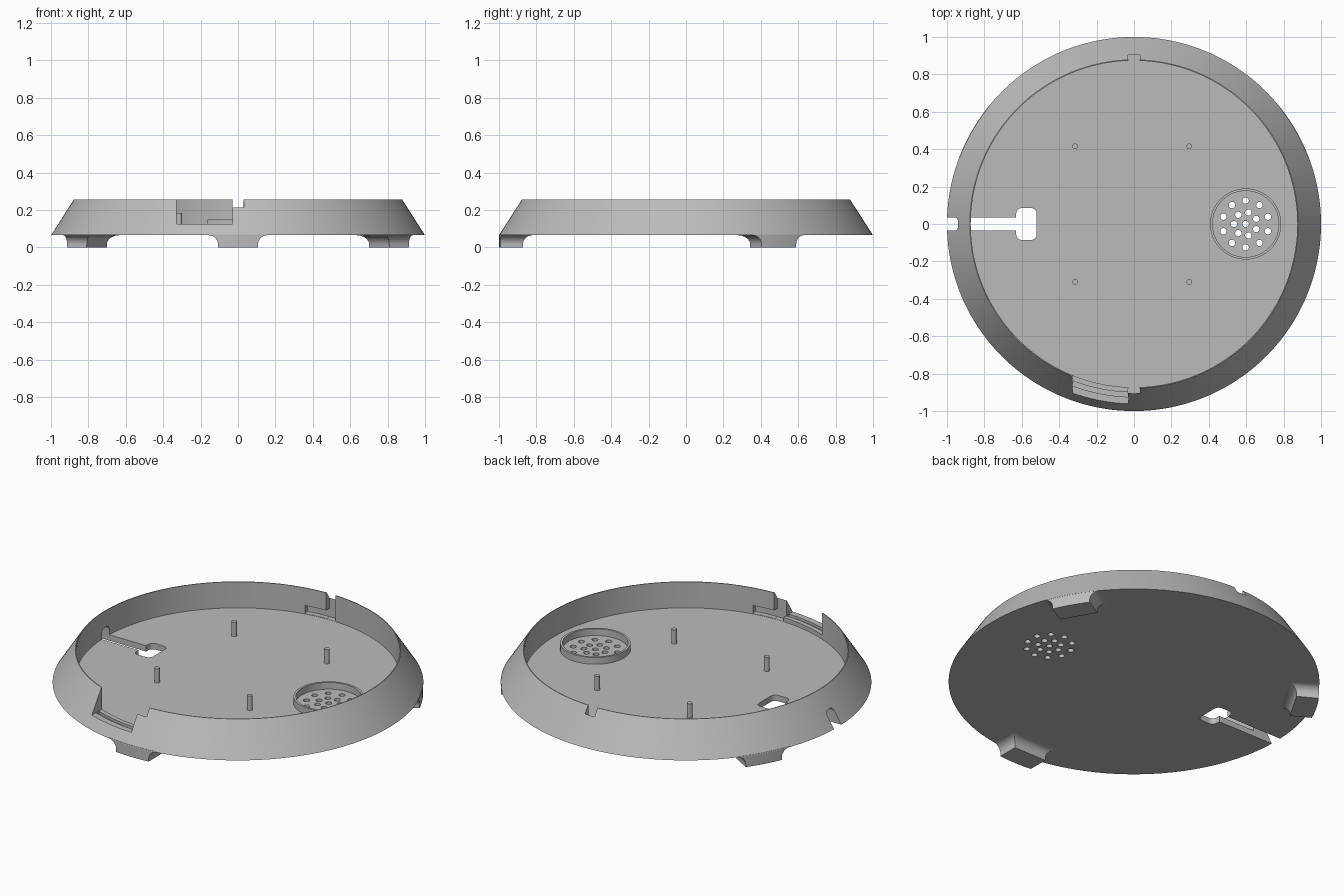
import bpy, bmesh
from math import sin, cos, pi, radians
from mathutils import Matrix

if "Cube" in bpy.data.objects:
    bpy.data.objects.remove(bpy.data.objects["Cube"])

grey = bpy.data.materials.new("plain grey")
grey.use_nodes = True
COLOUR = (0.5, 0.5, 0.5, 1)
grey.diffuse_color = COLOUR
grey.node_tree.nodes["Principled BSDF"].inputs["Base Color"].default_value = COLOUR

FLOOR, BASE, RIM = 0.1, 0.065, 0.255


def finish(name, bm):
    bmesh.ops.recalc_face_normals(bm, faces=bm.faces)
    me = bpy.data.meshes.new(name)
    bm.to_mesh(me)
    bm.free()
    me.materials.append(grey)
    ob = bpy.data.objects.new(name, me)
    bpy.context.collection.objects.link(ob)
    return ob


def loft(bm, rings, closed=False):
    """Skin a list of point rings, capping the ends or closing the loop."""
    rows = [[bm.verts.new(p) for p in ring] for ring in rings]
    pairs = list(zip(rows, rows[1:])) + ([(rows[-1], rows[0])] if closed else [])
    for a, b in pairs:
        for i in range(len(a)):
            j = (i + 1) % len(a)
            bm.faces.new((a[i], a[j], b[j], b[i]))
    if not closed:
        bm.faces.new(rows[0])
        bm.faces.new(rows[-1])


def circle(r, z, n, cx=0, cy=0):
    return [(cx + r * cos(2 * pi * i / n), cy + r * sin(2 * pi * i / n), z) for i in range(n)]


def turned(name, profile, n, cx=0, cy=0, closed=False):
    bm = bmesh.new()
    loft(bm, [circle(r, z, n, cx, cy) for r, z in profile], closed)
    return finish(name, bm)


def block(name, x, y, z, round_axis=None, radius=0):
    """Box from ranges, optionally rounding the edges along one axis."""
    bm = bmesh.new()
    bmesh.ops.create_cube(bm, size=1)
    for v in bm.verts:
        v.co = [lo + (c + 0.5) * (hi - lo) for c, (lo, hi) in zip(v.co, (x, y, z))]
    if round_axis is not None:
        edges = [e for e in bm.edges
                 if abs((e.verts[0].co - e.verts[1].co)[round_axis]) > 1e-4]
        bmesh.ops.bevel(bm, geom=edges, offset=radius, segments=6, affect='EDGES', profile=0.5)
    return finish(name, bm)


def arc_block(name, r0, r1, a0, a1, z0, z1, steps=10):
    """Curved bar between two radii and two angles in degrees."""
    bm = bmesh.new()
    rings = []
    for i in range(steps + 1):
        a = radians(a0 + (a1 - a0) * i / steps)
        rings.append([(r * cos(a), r * sin(a), z)
                      for r, z in ((r0, z0), (r1, z0), (r1, z1), (r0, z1))])
    loft(bm, rings)
    return finish(name, bm)


def boolean(target, tool, operation='DIFFERENCE'):
    mod = target.modifiers.new("cut", 'BOOLEAN')
    mod.operation, mod.solver, mod.object = operation, 'EXACT', tool
    bpy.context.view_layer.objects.active = target
    bpy.ops.object.modifier_apply(modifier=mod.name)
    bpy.data.objects.remove(tool)


# Tray: sloped outer wall, upright inner wall, flat floor
tray = turned("tray", [(1, BASE), (0.878, RIM), (0.873, RIM), (0.873, FLOOR)], 160)

# Window through the front wall, with a panel groove in its sill
boolean(tray, block("window_cutter", (-0.33, -0.03), (-1.1, -0.7), (0.125, 0.4)))
boolean(tray, arc_block("groove_cutter", 0.9, 0.925, -111, -92, 0.11, 0.14))

# Twist-lock tracks: an upright entry and a sideways run, front and back
for turn in (-90, 90):
    boolean(tray, arc_block("entry_cutter", 0.84, 0.905, turn - 2, turn + 2, 0.101, 0.4))
    boolean(tray, arc_block("run_cutter", 0.84, 0.904, turn - 1, turn + 10.5, 0.102, 0.15))

# Cable slot: keyhole in the floor and an arched tunnel through the wall
boolean(tray, block("tunnel_cutter", (-1.2, -0.6), (-0.035, 0.035), (-0.1, 0.157), 0, 0.025))
boolean(tray, block("keyhole_cutter", (-0.63, -0.52), (-0.085, 0.085), (-0.1, 0.2), 2, 0.03))

# Speaker holes
GX = 0.597
bm = bmesh.new()
for count, r, start in ((1, 0, 0), (7, 0.063, pi), (10, 0.125, pi / 2)):
    for i in range(count):
        a = start + 2 * pi * i / count
        loft(bm, [circle(0.017, z, 20, GX + r * cos(a), r * sin(a)) for z in (0, 0.2)])
boolean(tray, finish("hole_cutter", bm))

# Speaker ring
ring = turned("speaker_ring", [(0.19, 0.095), (0.19, 0.14), (0.177, 0.14), (0.177, 0.095)],
              64, GX, 0, closed=True)
parts = [tray, ring]

# Mounting posts
for x, side in ((-0.315, "right"), (0.295, "left")):
    for y, end in ((-0.31, "front"), (0.415, "back")):
        parts.append(turned(f"post_{end}_{side}", [(0.015, 0.095), (0.015, 0.185)], 20, x, y))

# Feet: blocks flaring up into the base, trimmed to the tray's edge
FLARE = 0.05
for k, name in enumerate(("front", "back_left", "back_right")):
    bm = bmesh.new()
    levels = [(0, 0)]
    for i in range(9):
        a = pi / 2 * i / 8
        levels.append((FLARE * (1 - cos(a)), BASE - FLARE + FLARE * sin(a)))
    levels.append((FLARE, BASE + 0.004))
    rings = []
    for o, z in levels:
        w, y = 0.107 + o, -0.872 + o
        rings.append([(-w, -1.2, z), (w, -1.2, z), (w, y, z), (-w, y, z)])
    loft(bm, rings)
    foot = finish("foot_" + name, bm)
    boolean(foot, turned("trim", [(0.999, -0.1), (0.999, 0.2)], 160), 'INTERSECT')
    foot.data.transform(Matrix.Rotation(k * 2 * pi / 3, 4, 'Z'))
    parts.append(foot)

# Smooth curved faces, keep corners sharp
bpy.ops.object.select_all(action='DESELECT')
for ob in parts:
    ob.select_set(True)
bpy.context.view_layer.objects.active = tray
bpy.ops.object.shade_smooth_by_angle(angle=radians(30))
